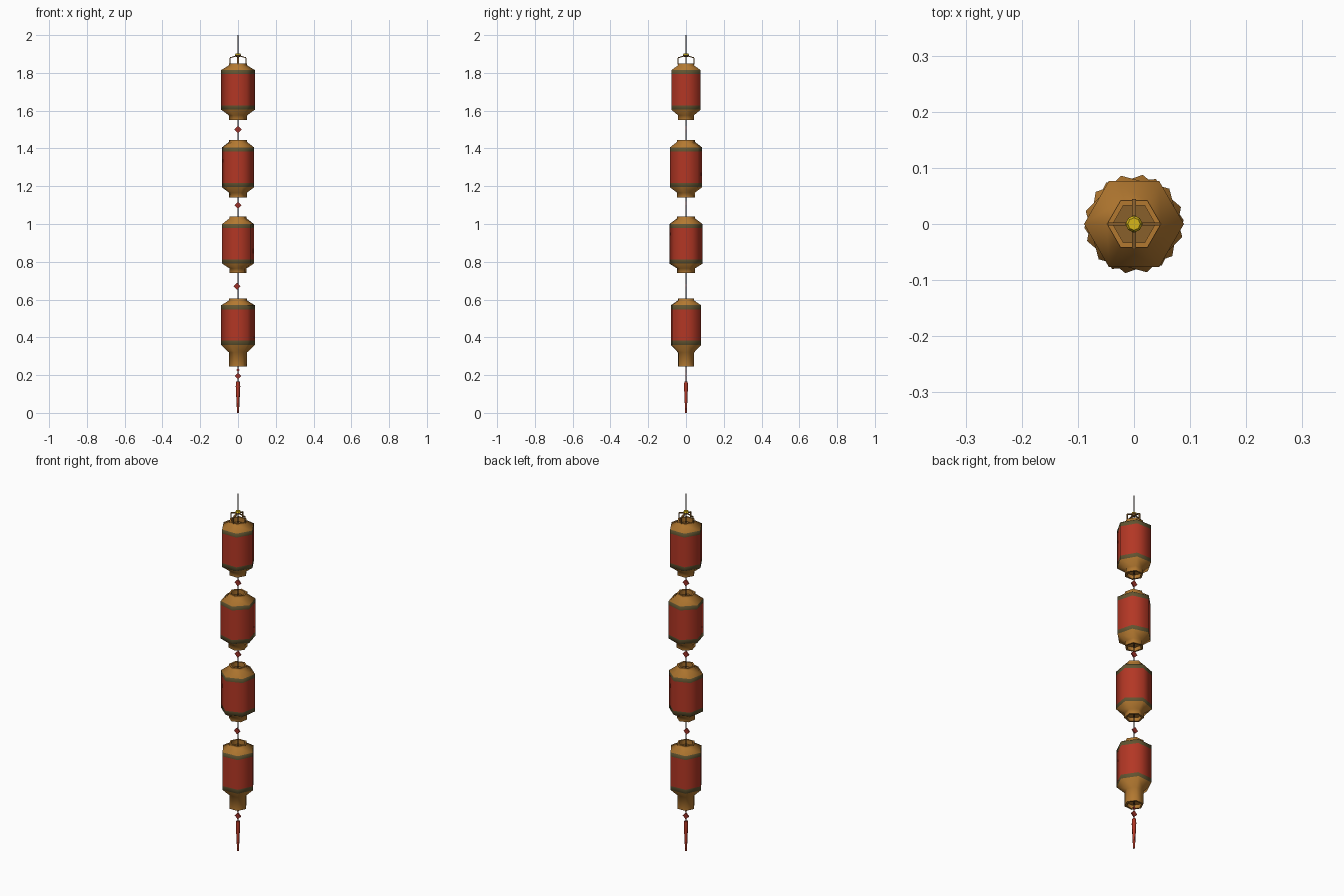
import bpy, bmesh, math
from mathutils import Vector

if "Cube" in bpy.data.objects:
    bpy.data.objects.remove(bpy.data.objects["Cube"])


def mat(name, rgb):
    m = bpy.data.materials.new(name)
    m.diffuse_color = (*rgb, 1)
    m.use_nodes = True
    m.node_tree.nodes["Principled BSDF"].inputs["Base Color"].default_value = m.diffuse_color
    return m


RED = mat("lantern red", (0.45, 0.038, 0.018))
GOLD = mat("aged gold", (0.45, 0.19, 0.03))
GREEN = mat("olive band", (0.12, 0.088, 0.03))
CORD = mat("dark cord", (0.06, 0.035, 0.028))
FRAME = mat("bronze frame", (0.25, 0.115, 0.024))
YELLOW = mat("yellow bead", (0.68, 0.47, 0.01))
CRIMSON = mat("crimson charm", (0.33, 0.03, 0.02))


def finish(name, bm, mats, smooth=None):
    bmesh.ops.recalc_face_normals(bm, faces=bm.faces)
    me = bpy.data.meshes.new(name)
    bm.to_mesh(me)
    bm.free()
    for m in mats:
        me.materials.append(m)
    ob = bpy.data.objects.new(name, me)
    bpy.context.collection.objects.link(ob)
    if smooth:
        bpy.ops.object.select_all(action='DESELECT')
        ob.select_set(True)
        bpy.context.view_layer.objects.active = ob
        bpy.ops.object.shade_smooth_by_angle(angle=math.radians(smooth))
    return ob


def lathe(name, profile, mats, sides=6, turn=0.0, slots=None, smooth=None, caps=None):
    """Sweep (radius, z) points round z; slots and caps give material numbers."""
    bm = bmesh.new()
    rings = []
    for r, z in profile:
        rings.append([bm.verts.new((r * math.cos(turn + i * math.tau / sides),
                                    r * math.sin(turn + i * math.tau / sides), z))
                      for i in range(sides)])
    for k, (a, b) in enumerate(zip(rings, rings[1:])):
        for i in range(sides):
            j = (i + 1) % sides
            f = bm.faces.new((a[i], a[j], b[j], b[i]))
            f.material_index = slots[k] if slots else 0
    if caps:
        for ring, slot in zip((rings[0], rings[-1]), caps):
            bm.faces.new(ring).material_index = slot
    return finish(name, bm, mats, smooth)


def bars(name, paths, w, h, material):
    """Boxes of half width w and half height h along each path."""
    bm = bmesh.new()
    for path in paths:
        for p, q in zip(path, path[1:]):
            p, q = Vector(p), Vector(q)
            d = (q - p).normalized()
            side = d.cross(Vector((0, 0, 1)))
            if side.length < 0.01:
                side = Vector((0, 1, 0)) if abs(p.x) > abs(p.y) else Vector((1, 0, 0))
            side.normalize()
            up = side.cross(d)
            ends = [[bm.verts.new(c + side * w * s + up * h * t)
                     for s, t in ((-1, -1), (1, -1), (1, 1), (-1, 1))] for c in (p, q)]
            bm.faces.new(ends[0])
            bm.faces.new(ends[1])
            for i in range(4):
                j = (i + 1) % 4
                bm.faces.new((ends[0][i], ends[0][j], ends[1][j], ends[1][i]))
    return finish(name, bm, [material])


R, NECK, HOLE, BAND = 0.089, 0.048, 0.038, 0.022

# Lanterns: top, shoulder, lower shoulder, lower neck, bottom, turn in degrees
LANTERNS = [
    (1.85, 1.815, 1.605, 1.575, 1.55, 0),
    (1.445, 1.405, 1.195, 1.165, 1.14, -15),
    (1.04, 1.00, 0.79, 0.765, 0.74, 20),
    (0.605, 0.57, 0.36, 0.32, 0.245, 4),
]
for n, (top, sh, low, neck, bot, deg) in enumerate(LANTERNS, 1):
    # Closed by a brown floor at the foot of each recessed opening
    profile = [(HOLE, top - 0.025), (HOLE, top), (NECK, top), (NECK, top - 0.01),
               (R, sh), (R, sh - BAND), (R, low + BAND), (R, low),
               (NECK, neck), (NECK, bot), (HOLE, bot), (HOLE, bot + 0.02)]
    lathe(f"lantern_{n}", profile, [GOLD, GREEN, RED, FRAME], turn=math.radians(deg),
          slots=[0, 0, 0, 0, 1, 2, 1, 0, 0, 0, 0], smooth=65, caps=(3, 0))

# Hanging handle: two crossed bent frames
h = [(-0.043, 1.845), (-0.043, 1.88), (0, 1.892), (0.043, 1.88), (0.043, 1.845)]
bars("handle_side", [[(x, 0, z) for x, z in h]], 0.0025, 0.0025, FRAME)
bars("handle_cross", [[(0, y * 0.98, z) for y, z in h]], 0.004, 0.0025, FRAME)

# Bead on the handle, brown below and yellow on top
lathe("handle_bead", [(0.008, 1.884), (0.015, 1.891), (0.015, 1.896), (0.011, 1.903)],
      [FRAME, YELLOW], sides=8, slots=[0, 0, 1], caps=(0, 1))

# Cord through the whole string
lathe("cord", [(0.0015, 0.15), (0.0015, 2.0)], [CORD], sides=6, turn=0.26)

# Flat diamond charms between lanterns
for n, (x, z, s) in enumerate([(0, 1.50, 0.019), (0, 1.10, 0.019), (-0.005, 0.67, 0.018),
                               (0, 0.195, 0.018), (0, 0.228, 0.009)], 1):
    bm = bmesh.new()
    corners = [(s, 0), (0, s), (-s, 0), (0, -s)]
    loops = [[bm.verts.new((x + a, y, z + b)) for a, b in corners] for y in (-0.0035, 0.0035)]
    for loop in loops:
        bm.faces.new(loop)
    for i in range(4):
        j = (i + 1) % 4
        bm.faces.new((loops[0][i], loops[0][j], loops[1][j], loops[1][i]))
    finish(f"charm_{n}", bm, [CRIMSON])

# Tassel
lathe("tassel", [(0.010, 0.166), (0.012, 0.14), (0.005, 0.0)],
      [RED], sides=6, smooth=65, caps=(0, 0))
